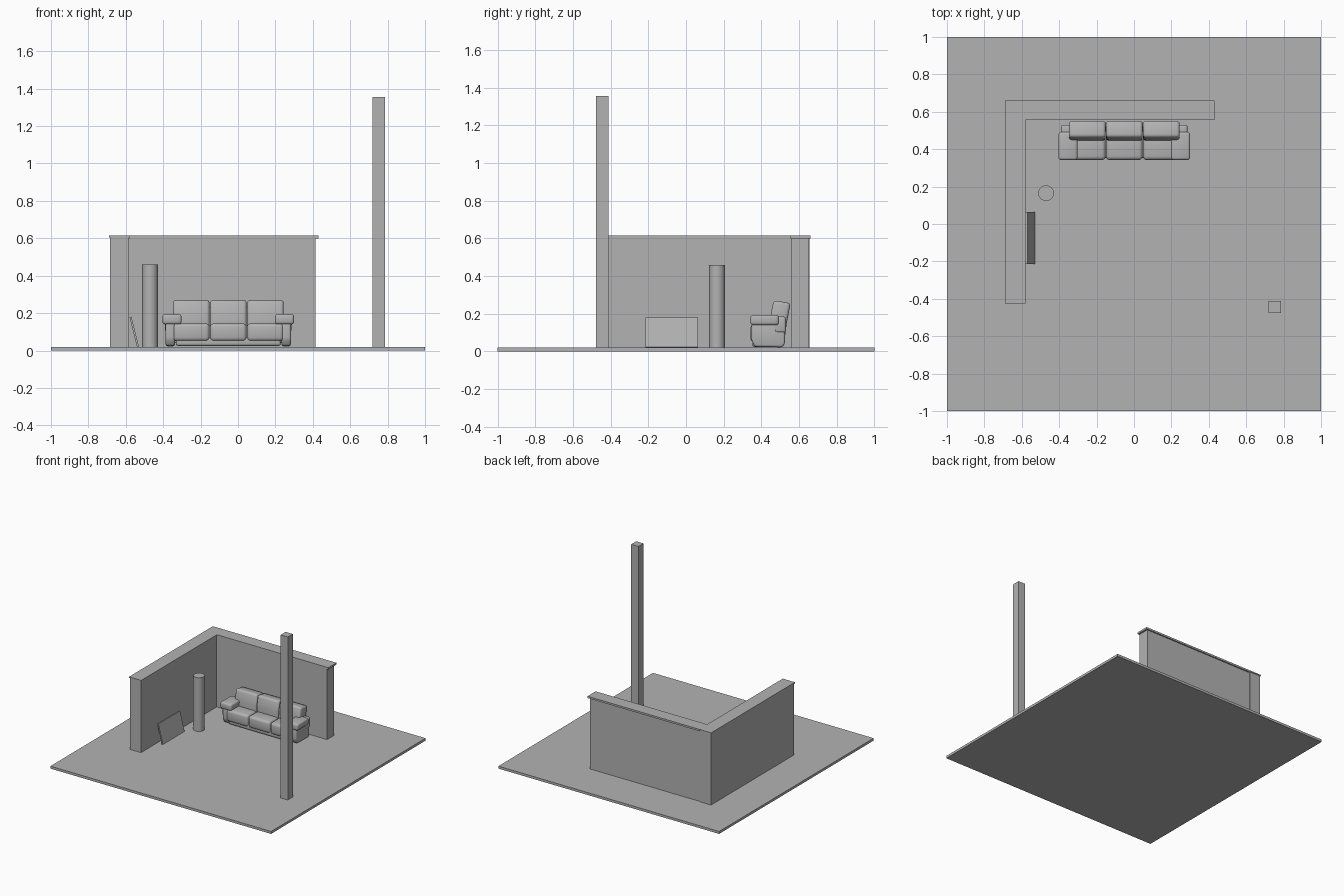
import bpy, bmesh, math
from mathutils import Vector

if "Cube" in bpy.data.objects:
    bpy.data.objects.remove(bpy.data.objects["Cube"])

grey = bpy.data.materials.new("plain grey")
grey.use_nodes = True
grey.diffuse_color = (0.45, 0.45, 0.45, 1)
grey.node_tree.nodes["Principled BSDF"].inputs["Base Color"].default_value = (0.45, 0.45, 0.45, 1)


def finish(name, bm, round_by=0, segments=3):
    """Round the edges if wanted and turn the bmesh into an object."""
    bmesh.ops.recalc_face_normals(bm, faces=bm.faces)
    if round_by:
        bmesh.ops.bevel(bm, geom=bm.edges[:], offset=round_by, segments=segments,
                        profile=0.5, affect='EDGES', clamp_overlap=True)
    mesh = bpy.data.meshes.new(name)
    bm.to_mesh(mesh)
    bm.free()
    mesh.materials.append(grey)
    obj = bpy.data.objects.new(name, mesh)
    bpy.context.collection.objects.link(obj)
    if round_by:
        smooth(obj)
    return obj


def smooth(obj):
    bpy.ops.object.select_all(action='DESELECT')
    obj.select_set(True)
    bpy.context.view_layer.objects.active = obj
    bpy.ops.object.shade_smooth_by_angle(angle=math.radians(40))


def box(name, x, y, z, round_by=0):
    bm = bmesh.new()
    bmesh.ops.create_cube(bm, size=1)
    for v in bm.verts:
        v.co = Vector([(r[0] + r[1]) / 2 + c * (r[1] - r[0]) for c, r in zip(v.co, (x, y, z))])
    return finish(name, bm, round_by)


def extrude_x(name, profile, x, round_by=0):
    """Extrude a (y, z) outline between two x values."""
    bm = bmesh.new()
    face = bm.faces.new([bm.verts.new((x[0], y, z)) for y, z in profile])
    new = bmesh.ops.extrude_face_region(bm, geom=[face])["geom"]
    bmesh.ops.translate(bm, vec=(x[1] - x[0], 0, 0),
                        verts=[g for g in new if isinstance(g, bmesh.types.BMVert)])
    return finish(name, bm, round_by)


# Ground slab and low walls with coping
FLOOR = 0.02
box("floor", (-1, 1), (-1, 1), (0, FLOOR))
box("side_wall", (-0.685, -0.585), (-0.42, 0.655), (FLOOR, 0.605))
box("back_wall", (-0.585, 0.415), (0.56, 0.65), (FLOOR, 0.6))
box("side_wall_cap", (-0.69, -0.58), (-0.425, 0.66), (0.605, 0.615))
box("back_wall_cap", (-0.58, 0.43), (0.555, 0.66), (0.6, 0.615))

# Tall square post
box("post", (0.72, 0.785), (-0.477, -0.412), (FLOOR, 1.355))

# Round column
bm = bmesh.new()
bmesh.ops.create_cone(bm, cap_ends=True, segments=32, radius1=0.042, radius2=0.042, depth=0.44)
bmesh.ops.translate(bm, vec=(-0.47, 0.165, FLOOR + 0.22), verts=bm.verts)
smooth(finish("column", bm))

# Panel leaning on the side wall
bm = bmesh.new()
outline = [(-0.54, FLOOR), (-0.53, FLOOR + 0.003), (-0.57, 0.181), (-0.58, 0.178)]
face = bm.faces.new([bm.verts.new((x, -0.215, z)) for x, z in outline])
new = bmesh.ops.extrude_face_region(bm, geom=[face])["geom"]
bmesh.ops.translate(bm, vec=(0, 0.28, 0), verts=[g for g in new if isinstance(g, bmesh.types.BMVert)])
finish("leaning_panel", bm)

# Sofa: three seats with reclined backs
MID, WIDTH = -0.052, 0.198
back = [(0.445, 0.14), (0.45, 0.2), (0.465, 0.272), (0.555, 0.256), (0.525, 0.1), (0.46, 0.1)]
for i, side in enumerate(("right", "middle", "left")):
    x0 = MID + (i - 1.5) * WIDTH
    span = (x0 + 0.001, x0 + WIDTH - 0.001)
    box(f"seat_cushion_{side}", span, (0.342, 0.48), (0.05, 0.145), 0.02)
    extrude_x(f"back_cushion_{side}", back, span, 0.016)
box("sofa_base", (MID - 0.28, MID + 0.28), (0.352, 0.52), (0.025, 0.07), 0.012)
extrude_x("sofa_back_frame", [(0.49, 0.04), (0.52, 0.04), (0.545, 0.23), (0.515, 0.235)],
          (MID - 0.285, MID + 0.285), 0.008)

# Sofa sides, mirrored about the middle
panel = [(0.347, 0.06), (0.365, 0.025), (0.51, 0.022), (0.525, 0.04), (0.525, 0.15), (0.347, 0.15)]
for side, s in (("right", -1), ("left", 1)):
    def span(a, b):
        return tuple(sorted((MID + s * a, MID + s * b)))
    extrude_x(f"arm_panel_{side}", panel, span(0.285, 0.335), 0.012)
    box(f"arm_pad_{side}", span(0.25, 0.352), (0.342, 0.492), (0.14, 0.194), 0.014)
    box(f"arm_rear_{side}", span(0.28, 0.338), (0.47, 0.53), (0.1, 0.185), 0.012)
